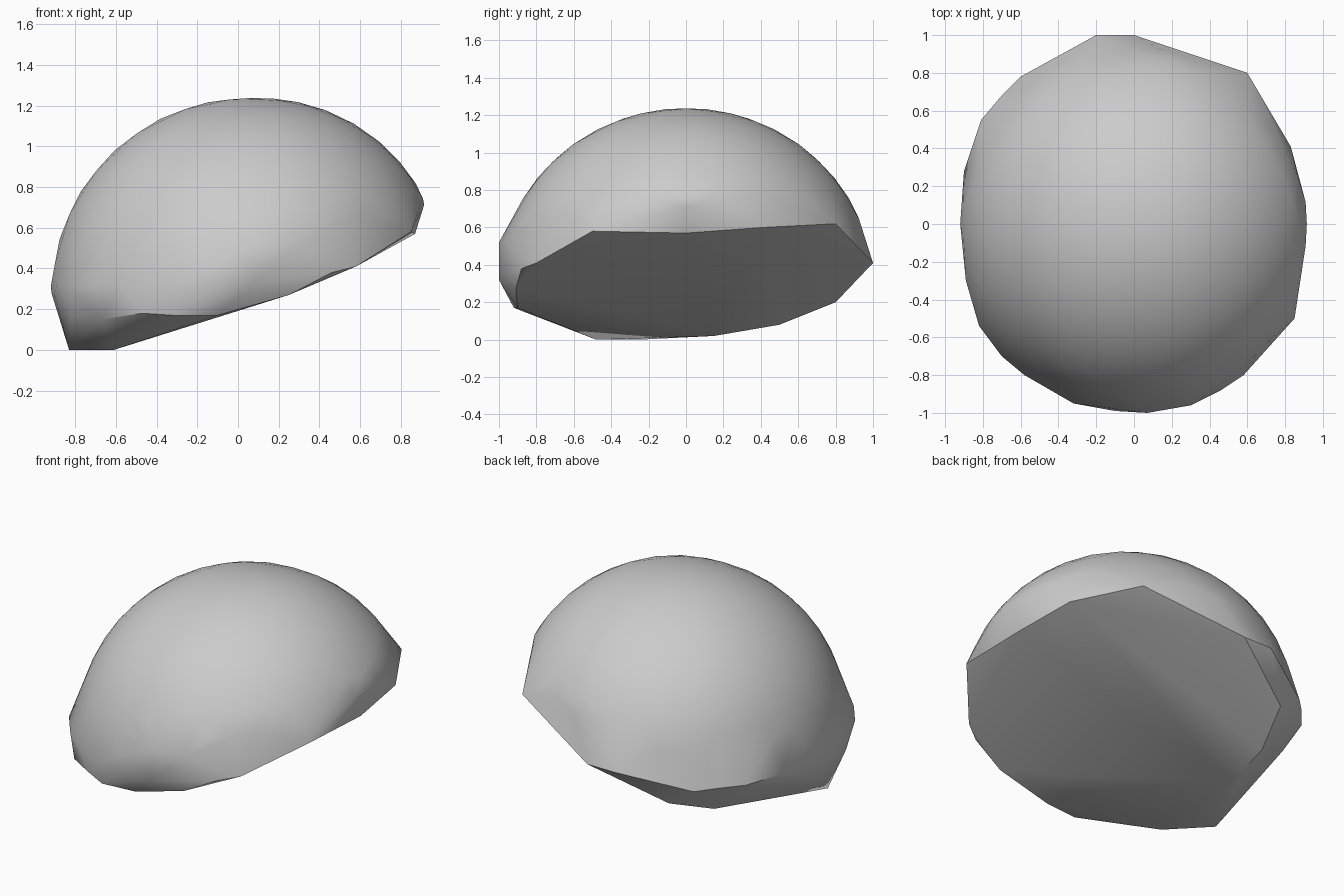
import bpy
import bmesh
import math
from mathutils import Vector

# Remove the default object only
default_object = bpy.data.objects.get("Cube")
if default_object:
    bpy.data.objects.remove(default_object, do_unlink=True)


def make_material(name, colour):
    """Create one plain flat-coloured material."""
    material = bpy.data.materials.new(name)
    material.use_nodes = True
    material.diffuse_color = colour
    shader = next(node for node in material.node_tree.nodes
                  if node.type == "BSDF_PRINCIPLED")
    shader.inputs["Base Color"].default_value = colour
    return material


def dome_point(direction):
    """Place a unit direction on the dome, fuller on its high shoulder."""
    centre = Vector((.05, 0, .275))
    radii = Vector((.965, 1.005, .962))
    shoulder = max(direction.x, 0) * max(direction.z, 0)
    point = centre + direction * radii * (1 + .05 * shoulder)
    point.x = min(point.x, .915)
    return point


def above_cut(point):
    """Tell whether a dome point clears the tilted underside."""
    rear_lift = .15 * max(point.y, 0)
    return point.z > .42 + .3 * point.x + rear_lift


# Lower rim, where the underside meets the dome
front_rim = [
    (-.83, -.25, 0), (-.61, -.48, 0), (-.82, -.45, .17),
    (-.67, -.7, .15), (-.47, -.85, .18), (-.32, -.92, .17),
    (-.1, -.9, .17), (.25, -.91, .27), (.46, -.88, .38),
    (.58, -.8, .41), (.85, -.5, .58),
]
rear_rim = [
    (.87, 0, .57), (.83, .41, .6), (.6, .8, .62), (0, 1, .41),
    (-.2, 1, .41), (-.44, .8, .2), (-.55, .5, .08), (-.6, .15, .02),
]

# Belly of the underside, bevelled front face and fullest line of the low side
belly = [(.53, .38, .48)]
front_bevel = [
    (-.32, -.95, .31), (-.1, -.99, .32), (.07, -1, .32),
    (.07, -1, .52), (.3, -.96, .52),
]
low_side = [
    (-.58, -.8, .32), (-.7, -.7, .32), (-.82, -.54, .32),
    (-.89, -.3, .32), (-.92, 0, .31), (-.9, .28, .32),
    (-.81, .55, .32), (-.7, .68, .32), (-.6, .78, .31),
]

# Rounded dome trimmed above the cut
shape = bmesh.new()
bmesh.ops.create_icosphere(shape, subdivisions=4, radius=1)
for vertex in shape.verts:
    vertex.co = dome_point(vertex.co.normalized())
trimmed = [vertex for vertex in shape.verts if not above_cut(vertex.co)]
bmesh.ops.delete(shape, geom=trimmed, context="VERTS")

# Keep only the dome points, then wrap everything in one faceted skin
bmesh.ops.delete(shape, geom=shape.edges[:], context="EDGES_FACES")
for point in front_rim + rear_rim + belly + front_bevel + low_side:
    shape.verts.new(point)
bmesh.ops.convex_hull(shape, input=shape.verts[:])
leftover = [vertex for vertex in shape.verts if not vertex.link_faces]
bmesh.ops.delete(shape, geom=leftover, context="VERTS")
bmesh.ops.recalc_face_normals(shape, faces=shape.faces[:])

# Stone object
mesh = bpy.data.meshes.new("domed_stone")
shape.to_mesh(mesh)
shape.free()
mesh.materials.append(make_material("stone grey", (.6, .6, .6, 1)))
stone = bpy.data.objects.new("domed_stone", mesh)
bpy.context.collection.objects.link(stone)

# Smooth dome with a crisp rim
bpy.ops.object.select_all(action="DESELECT")
stone.select_set(True)
bpy.context.view_layer.objects.active = stone
bpy.ops.object.shade_smooth_by_angle(angle=math.radians(30))
